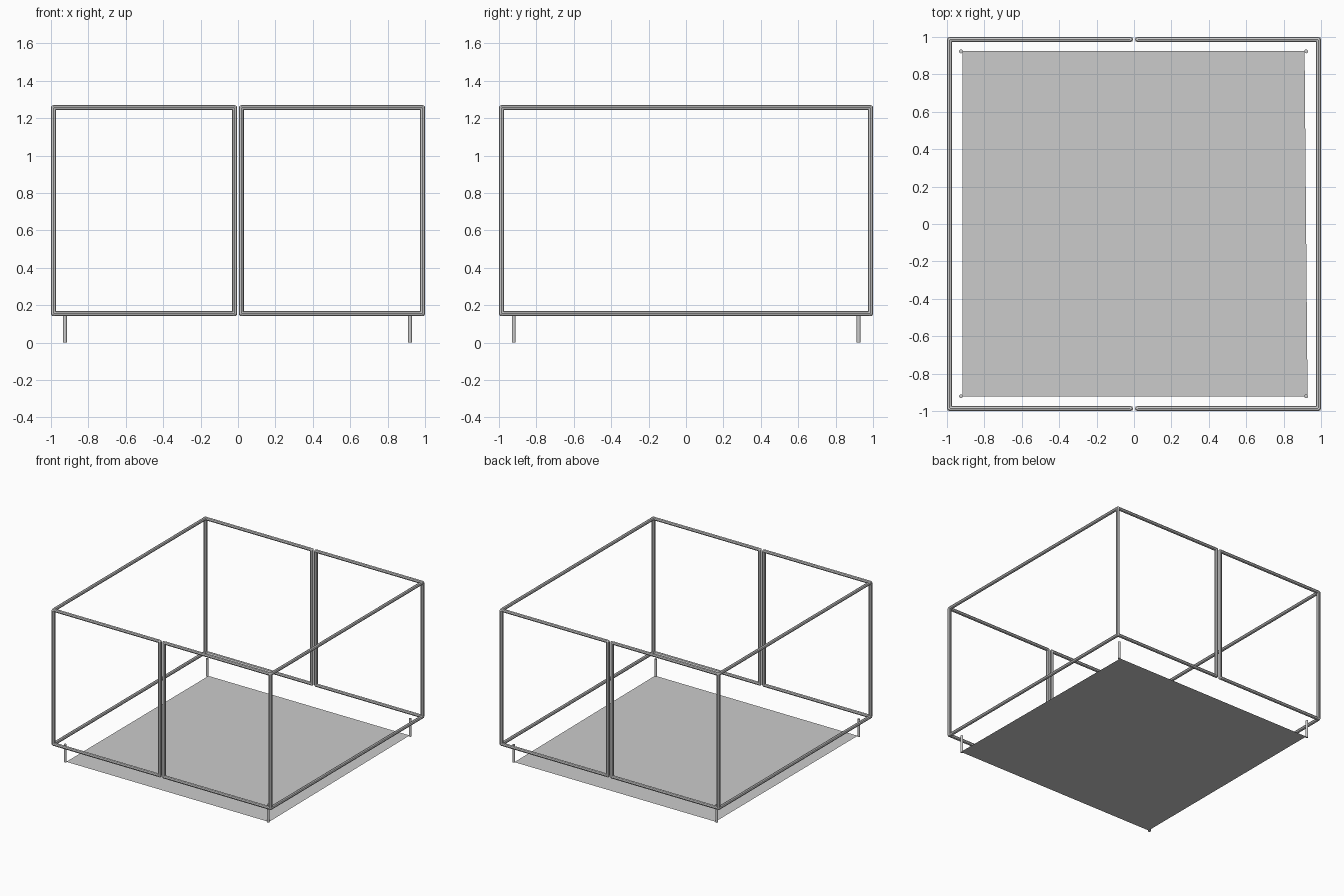
import bpy, bmesh
from mathutils import Vector

if "Cube" in bpy.data.objects:
    bpy.data.objects.remove(bpy.data.objects["Cube"])

R = 0.0135          # frame tube radius
E = 0.9865          # outer tube axis
MID = 0.0185        # axis of the paired middle uprights
Z0, Z1 = 0.155, 1.256


def add_object(name, bm, smooth=False):
    mesh = bpy.data.meshes.new(name)
    bm.to_mesh(mesh)
    bm.free()
    ob = bpy.data.objects.new(name, mesh)
    bpy.context.collection.objects.link(ob)
    if smooth:
        for p in mesh.polygons:
            p.use_smooth = len(p.vertices) == 4
    return ob


def tube(bm, a, b, r, sides=8):
    a, b = Vector(a), Vector(b)
    d = b - a
    mat = d.to_track_quat('Z', 'Y').to_matrix().to_4x4()
    mat.translation = (a + b) / 2
    bmesh.ops.create_cone(bm, cap_ends=True, segments=sides, radius1=r, radius2=r,
                          depth=d.length, matrix=mat)


def joint(bm, p):
    res = bmesh.ops.create_uvsphere(bm, u_segments=8, v_segments=6, radius=R)
    bmesh.ops.translate(bm, verts=res["verts"], vec=p)


# Two U-shaped frame halves, meeting at the middle uprights
for side, s in (("left", -1), ("right", 1)):
    path = [(s * MID, -E), (s * E, -E), (s * E, E), (s * MID, E)]

    # top and bottom rails
    for level, z in (("lower", Z0), ("upper", Z1)):
        bm = bmesh.new()
        for p, q in zip(path, path[1:]):
            tube(bm, (*p, z), (*q, z), R)
        for p in path:
            joint(bm, (*p, z))
        add_object(f"{side}_{level}_rail", bm)

    # corner posts and middle uprights
    bm = bmesh.new()
    for p in path:
        tube(bm, (*p, Z0), (*p, Z1), R)
    add_object(f"{side}_uprights", bm)

# Short round legs
for nx, x in (("left", -0.925), ("right", 0.92)):
    for ny, y in (("front", -0.921), ("back", 0.923)):
        bm = bmesh.new()
        tube(bm, (x, y, 0), (x, y, 0.145), 0.0105, 12)
        add_object(f"{ny}_{nx}_leg", bm, smooth=True)

# Thin floor sheet, slightly out of square
bm = bmesh.new()
corners = [(-0.916, -0.921), (0.928, -0.923), (0.912, 0.926), (-0.916, 0.926)]
bm.faces.new([bm.verts.new((x, y, 0.003)) for x, y in corners])
add_object("floor_sheet", bm)
